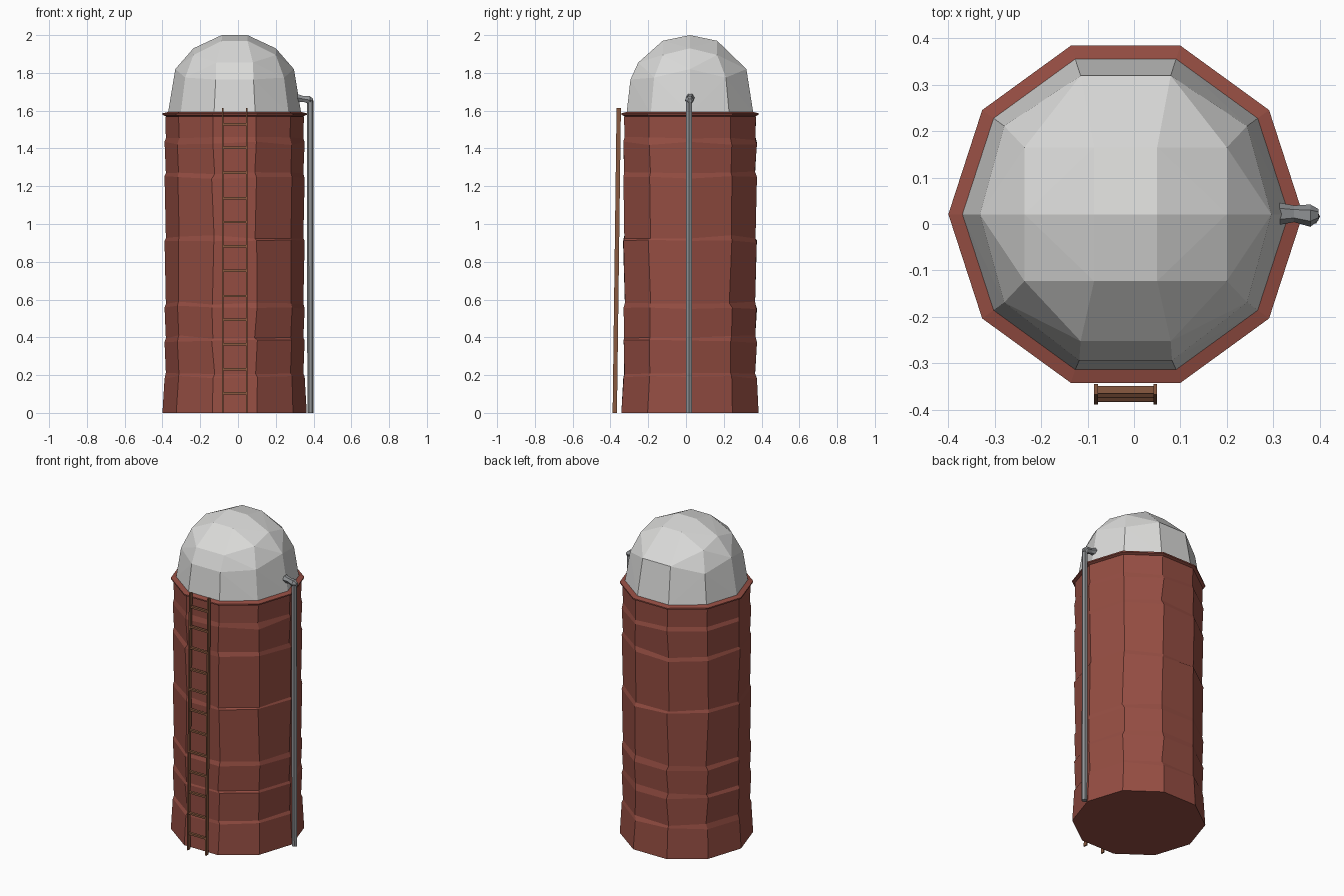
import bpy, bmesh, random
from math import cos, sin, radians
from mathutils import Vector

random.seed(4)
if "Cube" in bpy.data.objects:
    bpy.data.objects.remove(bpy.data.objects["Cube"])

CENTRE = Vector((-0.018, 0.021, 0))
SIDES = 10


def material(name, colour):
    m = bpy.data.materials.new(name)
    m.use_nodes = True
    m.diffuse_color = (*colour, 1)
    m.node_tree.nodes["Principled BSDF"].inputs["Base Color"].default_value = (*colour, 1)
    return m


RED = material("barn red", (0.30, 0.075, 0.055))
WHITE = material("dome white", (0.70, 0.70, 0.69))
GREY = material("pipe grey", (0.28, 0.29, 0.30))
WOOD = material("ladder brown", (0.25, 0.10, 0.05))


def finish(bm, name, mat):
    bmesh.ops.recalc_face_normals(bm, faces=bm.faces)
    mesh = bpy.data.meshes.new(name)
    bm.to_mesh(mesh)
    bm.free()
    mesh.materials.append(mat)
    obj = bpy.data.objects.new(name, mesh)
    bpy.context.collection.objects.link(obj)
    return obj


def ring(radius, z, wobble=0.0):
    """Ten points around the silo axis, optionally a little uneven."""
    points = []
    for i in range(SIDES):
        a = radians(36 * i + random.uniform(-1, 1) * wobble)
        dz = random.uniform(-0.008, 0.008) * wobble
        points.append(CENTRE + Vector((radius * cos(a), radius * sin(a), z + dz)))
    return points


def loft(name, rings, mat):
    """Skin a stack of point rings and cap both ends."""
    bm = bmesh.new()
    loops = [[bm.verts.new(p) for p in r] for r in rings]
    for low, high in zip(loops, loops[1:]):
        n = len(low)
        for i in range(n):
            j = (i + 1) % n
            bm.faces.new((low[i], low[j], high[j], high[i]))
    bm.faces.new(loops[0])
    bm.faces.new(loops[-1])
    return finish(bm, name, mat)


def beam(name, start, end, width, depth, mat):
    """Straight box between two points; width runs along x."""
    s, e = Vector(start), Vector(end)
    side = Vector((1, 0, 0))
    out = (e - s).cross(side).normalized() * depth / 2
    side *= width / 2
    ends = [[p + side + out, p - side + out, p - side - out, p + side - out] for p in (s, e)]
    return loft(name, ends, mat)


# Tower wall: flared foot and uneven courses that step at each seam
courses = [ring(0.382, 0)]
for seam in (0.20, 0.39, 0.57, 0.92, 1.26, 1.44):
    courses.append(ring(0.371, seam - 0.012, 1.2))
    courses.append(ring(0.364, seam + 0.012, 1.2))
courses.append(ring(0.367, 1.57))
loft("tower_wall", courses, RED)

# Sharp projecting rim at the top of the wall
loft("tower_rim", [ring(0.355, 1.567), ring(0.382, 1.578), ring(0.382, 1.586),
                   ring(0.345, 1.595)], RED)

# Faceted dome: hull over a base ring, a shoulder ring and a crown grid
bm = bmesh.new()
points = ring(0.353, 1.585)
for i, p in enumerate(ring(0.314, 1.82)):
    if i in (1, 4, 6, 9):
        p = CENTRE + (p - CENTRE) * 1.03
        p.z = 1.775
    elif i in (7, 8):
        p += Vector((0, 0.025, 0.035))
    points.append(p)
points += [CENTRE + Vector((x, -0.315, 1.765)) for x in (-0.1, 0.1)]
for x, ridge, flank in ((0.218, 1.93, 1.895), (0.068, 2.0, 1.97)):
    for sx in (-x, x):
        points.append(CENTRE + Vector((sx, 0, ridge)))
        points += [CENTRE + Vector((sx, y, flank)) for y in (-0.144, 0.144)]
hull = bmesh.ops.convex_hull(bm, input=[bm.verts.new(p) for p in points])
spare = [v for v in bm.verts if not v.link_faces]
bmesh.ops.delete(bm, geom=spare, context='VERTS')
finish(bm, "dome_roof", WHITE)

# Filler pipe: six-sided tube up the side with an elbow into the dome
def hexagon(centre, u, v, radius):
    return [Vector(centre) + (Vector(u) * cos(radians(60 * i))
            + Vector(v) * sin(radians(60 * i))) * radius for i in range(6)]


X, Y, Z = (1, 0, 0), (0, 1, 0), (0, 0, 1)
loft("filler_pipe", [hexagon((0.384, 0.016, 0), X, Y, 0.017),
                     hexagon((0.382, 0.016, 1.655), X, Y, 0.017)], GREY)
loft("pipe_elbow", [hexagon((0.398, 0.020, 1.652), Y, Z, 0.012),
                    hexagon((0.380, 0.018, 1.656), Y, Z, 0.024),
                    hexagon((0.345, 0.022, 1.662), Y, Z, 0.018),
                    hexagon((0.312, 0.022, 1.668), Y, Z, 0.024)], GREY)

# Leaning ladder on the front
FOOT, HEAD = Vector((0, -0.377, 0)), Vector((0, -0.356, 1.615))
for name, x in (("ladder_rail_right", -0.082), ("ladder_rail_left", 0.046)):
    offset = Vector((x, 0, 0))
    beam(name, FOOT + offset, HEAD + offset, 0.008, 0.023, WOOD)
for i in range(12):
    p = FOOT.lerp(HEAD, (0.10 + 0.13 * i) / 1.615)
    tilt = random.uniform(-0.004, 0.004)
    beam("ladder_rung", p + Vector((-0.018, -0.008, tilt)), p + Vector((-0.018, 0.008, tilt)),
         0.128, 0.012, WOOD)
